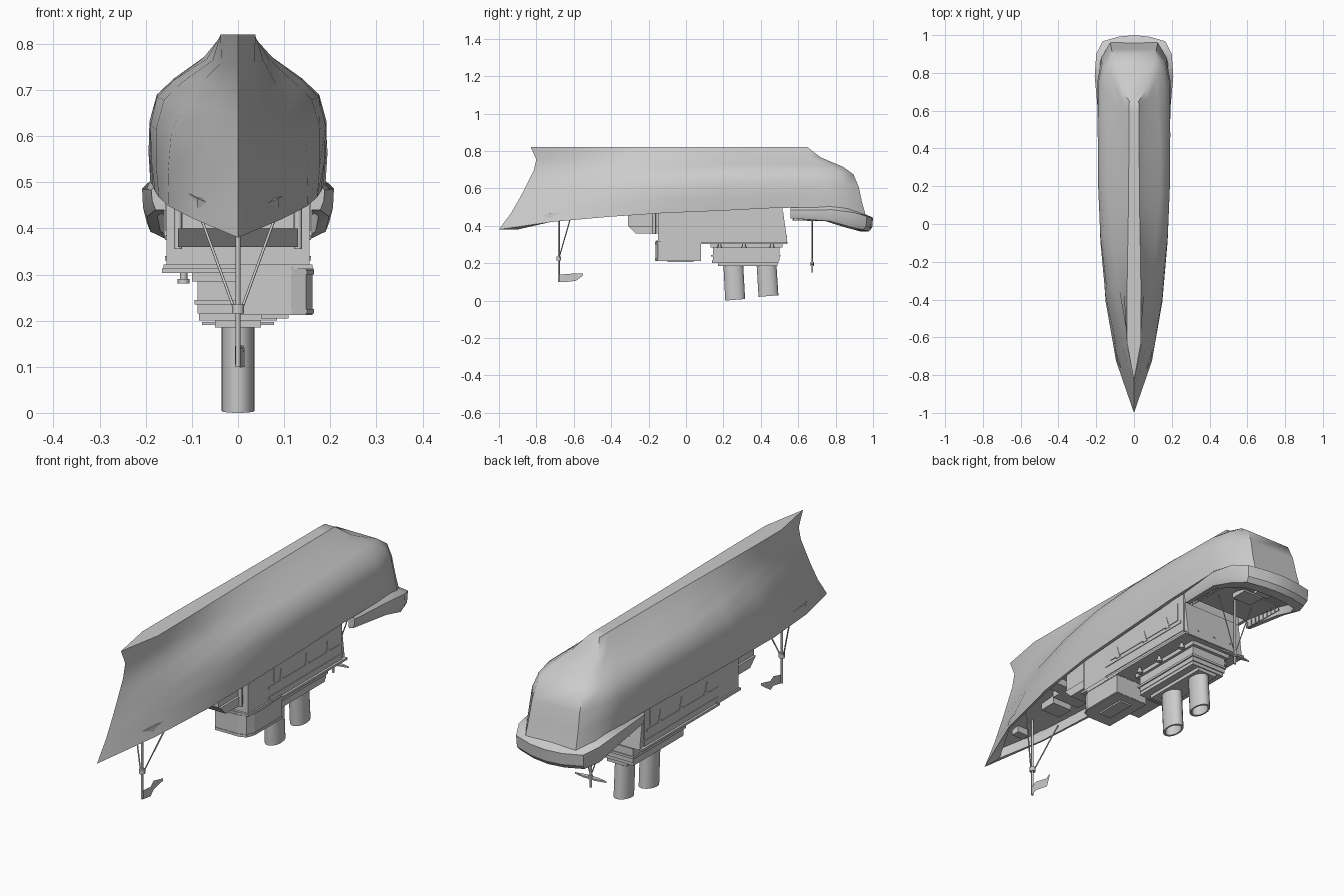
import bpy, bmesh, math
from mathutils import Vector

old = bpy.data.objects.get("Cube")
if old:
    bpy.data.objects.remove(old)

grey = bpy.data.materials.new("hull_grey")
grey.use_nodes = True
grey.diffuse_color = (0.6, 0.6, 0.6, 1)
grey.node_tree.nodes["Principled BSDF"].inputs["Base Color"].default_value = (0.6, 0.6, 0.6, 1)


def finish(name, bm, smooth=0):
    bmesh.ops.remove_doubles(bm, verts=bm.verts, dist=0.0005)
    bmesh.ops.recalc_face_normals(bm, faces=bm.faces)
    me = bpy.data.meshes.new(name)
    bm.to_mesh(me)
    bm.free()
    me.materials.append(grey)
    ob = bpy.data.objects.new(name, me)
    bpy.context.collection.objects.link(ob)
    if smooth:
        bpy.ops.object.select_all(action='DESELECT')
        ob.select_set(True)
        bpy.context.view_layer.objects.active = ob
        bpy.ops.object.shade_smooth_by_angle(angle=math.radians(smooth))
    return ob


def skin(rings, caps=True):
    """Join closed rings of points into a surface."""
    bm = bmesh.new()
    vs = [[bm.verts.new(p) for p in r] for r in rings]
    n = len(rings[0])
    for a, b in zip(vs, vs[1:]):
        for i in range(n):
            j = (i + 1) % n
            bm.faces.new((a[i], a[j], b[j], b[i]))
    if caps:
        bm.faces.new(vs[0])
        bm.faces.new(vs[-1])
    return bm, vs


def prism(name, profile, x0, x1):
    bm, _ = skin([[(x, y, z) for y, z in profile] for x in (x0, x1)])
    return finish(name, bm)


def box(name, x0, x1, y0, y1, z0, z1):
    return prism(name, [(y0, z0), (y1, z0), (y1, z1), (y0, z1)], x0, x1)


def rod(name, a, b, r, sides=8):
    a, b = Vector(a), Vector(b)
    q = (b - a).to_track_quat('Z', 'Y')
    ring = [q @ Vector((r * math.cos(k * math.tau / sides), r * math.sin(k * math.tau / sides), 0))
            for k in range(sides)]
    bm, _ = skin([[p + v for v in ring] for p in (a, b)])
    return finish(name, bm, 50)


# Hull: stations from stem to transom, rows from deck edge to keel
T = [0, .14, .3, .45, .6, .75, .9, .96, 1]
SHEER = [.38, .42, .448, .468, .48, .495, .5, .485, .458]
FRAC = [0, .2, .42, .6, .71, .85, 1]
STEM = [-1, -.935, -.88, -.84, -.815, -.8, -.83]
STERN = [.96, .94, .923, .895, .84, .72, .65]
WIDTH = [
    [0, .095, .15, .172, .18, .186, .19, .172, .125],
    [0, .088, .152, .178, .188, .191, .194, .172, .122],
    [0, .07, .145, .178, .19, .192, .19, .168, .118],
    [0, .05, .118, .16, .176, .176, .17, .152, .113],
    [0, .036, .083, .12, .139, .138, .125, .118, .1],
    [0, .036, .055, .068, .076, .074, .07, .07, .066],
    [0, .038, .037, .034, .03, .028, .026, .026, .025],
]
rings = []
for k, t in enumerate(T):
    z0 = SHEER[k]
    side = [(WIDTH[r][k], STEM[r] + (STERN[r] - STEM[r]) * t, z0 + (.82 - z0) * FRAC[r])
            for r in range(7)]
    x, y = side[0][0] * .92, side[0][1]
    up = z0 + .045
    # the recessed deck stays clear of stem and transom
    yd = min(max(y, -.9), .9)
    deck = [(-x, yd, z0), (-x, yd, up), (x, yd, up), (x, yd, z0)]
    rings.append(side + [(-a, b, c) for a, b, c in reversed(side)] + deck)
bm, vs = skin(rings, caps=False)
e = vs[-1]
for i in range(6):
    bm.faces.new((e[i], e[i + 1], e[12 - i], e[13 - i]))
bm.faces.new((e[0], e[13], e[14], e[17]))
bm.faces.new((e[17], e[14], e[15], e[16]))
finish("hull", bm, 40)

# Flared rim round the stern
half = [(.188, .56, .505, .44), (.208, .78, .508, .425), (.2, .9, .492, .393),
        (.167, .967, .472, .378), (.08, .992, .466, .372)]
path = half + [(0, 1, .465, .37)] + [(-a, b, c, d) for a, b, c, d in reversed(half)]


def rim_point(x, y, z, s):
    return (x * s, .56 + (y - .56) * s, z)


rings = [[rim_point(x, y, zt, .89), rim_point(x, y, zt - .022, 1), rim_point(x, y, zb + .02, .99),
          rim_point(x, y, zb, .95), rim_point(x, y, zb, .84), rim_point(x, y, zb + .04, .84)]
         for x, y, zt, zb in path]
bm, vs = skin(rings)
finish("stern_rim", bm, 30)
bm = bmesh.new()
low = [bm.verts.new(rim_point(x, y, zb + .035, .9)) for x, y, zt, zb in path]
for i in range(len(low) // 2):
    j = len(low) - 1 - i
    if j - i > 2:
        bm.faces.new((low[i], low[i + 1], low[j - 1], low[j]))
    else:
        bm.faces.new((low[i], low[i + 1], low[j]))
finish("stern_deck", bm)
box("stern_hatch", -.05, .05, .72, .8, .44, .47)
box("stern_locker", -.04, .03, .84, .89, .415, .45)
for s in (-1, 1):
    for k in range(9):
        y = .575 + k * .026
        rod("stern_rail_post", (s * .155, y, .43), (s * .155, y, .46), .003, 4)
    rod("stern_rail", (s * .155, .57, .432), (s * .155, .79, .426), .003, 4)

# Deckhouses
bm, _ = skin([[(-w, y, z) for y, z in ((-.31, .5), (-.31, .4), (-.15, .4), (-.15, .5))]
              for w in (-.12, .12)])
finish("forward_house", bm)
prism("forward_house_chamfer", [(-.31, .4), (-.27, .36), (-.15, .36), (-.15, .4)], -.13, .13)
box("bridge_house", -.155, .155, -.15, 0, .32, .52)
box("main_house", -.155, .155, 0, .515, .305, .53)
for z, w, y1 in ((.375, .158, .5), (.33, .158, .52), (.303, .165, .54)):
    box("house_ledge", -w, w, -.005, y1, z, z + .01)
prism("aft_screen", [(.515, .47), (.52, .47), (.543, .305), (.515, .305)], -.15, .15)
for x in (-.09, 0, .09):
    prism("aft_bracket", [(.51, .46), (.51, .34), (.54, .34)], x - .004, x + .004)
box("bridge_ledge", -.162, .162, -.16, .01, .312, .322)

# Side house with a rounded front and framed panel
out = [(0, -.162), (.115, -.162), (.147, -.15), (.162, -.115), (.162, .08), (0, .08)]
bm, _ = skin([[(x, y, z) for x, y in out] for z in (.212, .318)])
finish("side_house", bm)
for z in (.215, .3):
    bm, _ = skin([[(x * 1.015, y * 1.015, h) for x, y in out] for h in (z, z + .01)])
    finish("side_house_band", bm)
box("side_house_slot", .05, .11, -.1, .04, .205, .213)

# Stepped funnel house
for w, y0, y1, z0, z1 in ((.1, .13, .515, .285, .306), (.088, .145, .5, .215, .285),
                          (.094, .135, .505, .235, .245), (.085, .14, .495, .2, .216),
                          (.05, .17, .49, .185, .2)):
    box("funnel_house_step", -w, w, y0, y1, z0, z1)
for s in (-1, 1):
    for y in (.05, .18, .31, .46):
        rod("vent_stem", (s * .118, y, .305), (s * .118, y, .28), .008)
        rod("vent_head", (s * .118, y, .29), (s * .118, y, .28), .013)
    for y in (.07, .25, .4):
        prism("side_fin", [(y, .385), (y + .025, .385), (y + .008, .44)], s * .15, s * .16)
    rod("bridge_post", (s * .13, -.17, .355), (s * .13, -.17, .5), .009)
    box("deck_locker", s * .1 - .03, s * .1 + .03, -.42, -.36, .465, .5)
    box("wing_panel", s * .156 - .002, s * .156 + .002, .03, .48, .395, .48)

# Hollow oval funnels
for y_in, y_out, z_end in ((.2525, .263, 0), (.43, .441, .02)):
    rings = []
    for y, z, s in ((y_in, .2, 1), (y_out, z_end, 1), (y_out, z_end, .8), (y_out - .003, z_end + .06, .8)):
        ring = []
        for k in range(20):
            a = k * math.tau / 20
            dy = .053 * s * math.sin(a)
            tilt = (dy + .053) * .08 if z < .1 else 0
            ring.append((.036 * s * math.cos(a), y + dy, z + tilt))
        rings.append(ring)
    bm, _ = skin(rings)
    finish("funnel", bm, 40)

# Fore deck fittings
box("fore_hatch", -.05, .05, -.56, -.48, .45, .49)
box("winch", -.03, .03, -.78, -.74, .43, .46)
box("fore_locker", -.07, .07, -.46, -.33, .46, .5)

# Fore mast with tripod legs, lookout box and flag
rod("fore_mast", (0, -.68, .48), (0, -.68, .1), .005)
for s in (-1, 1):
    rod("fore_mast_leg", (s * .09, -.615, .45), (s * .008, -.68, .225), .003)
rod("lookout", (0, -.68, .235), (0, -.68, .215), .013)
bm = bmesh.new()
cols = [(.003, -.68, .098, .138), (.014, -.64, .1, .142), (-.006, -.59, .105, .145), (.012, -.55, .135, .146)]
cols = [[bm.verts.new((x, y, z)) for z in (z0, z1)] for x, y, z0, z1 in cols]
for a, b in zip(cols, cols[1:]):
    bm.faces.new((a[0], b[0], b[1], a[1]))
finish("flag", bm, 60)

# Aft mast with yard and stays
rod("aft_mast", (0, .675, .48), (0, .675, .15), .005)
rod("aft_mast_cap", (0, .675, .205), (0, .675, .185), .009)
bm, _ = skin([[(x, .675 + dy, z) for x, dy in ((-.078, 0), (-.03, -.01), (.03, -.01),
                                             (.078, 0), (.03, .01), (-.03, .01))] for z in (.19, .197)])
finish("yard", bm)
for s in (-1, 1):
    rod("aft_stay", (s * .09, .675, .46), (0, .675, .2), .0025, 5)
